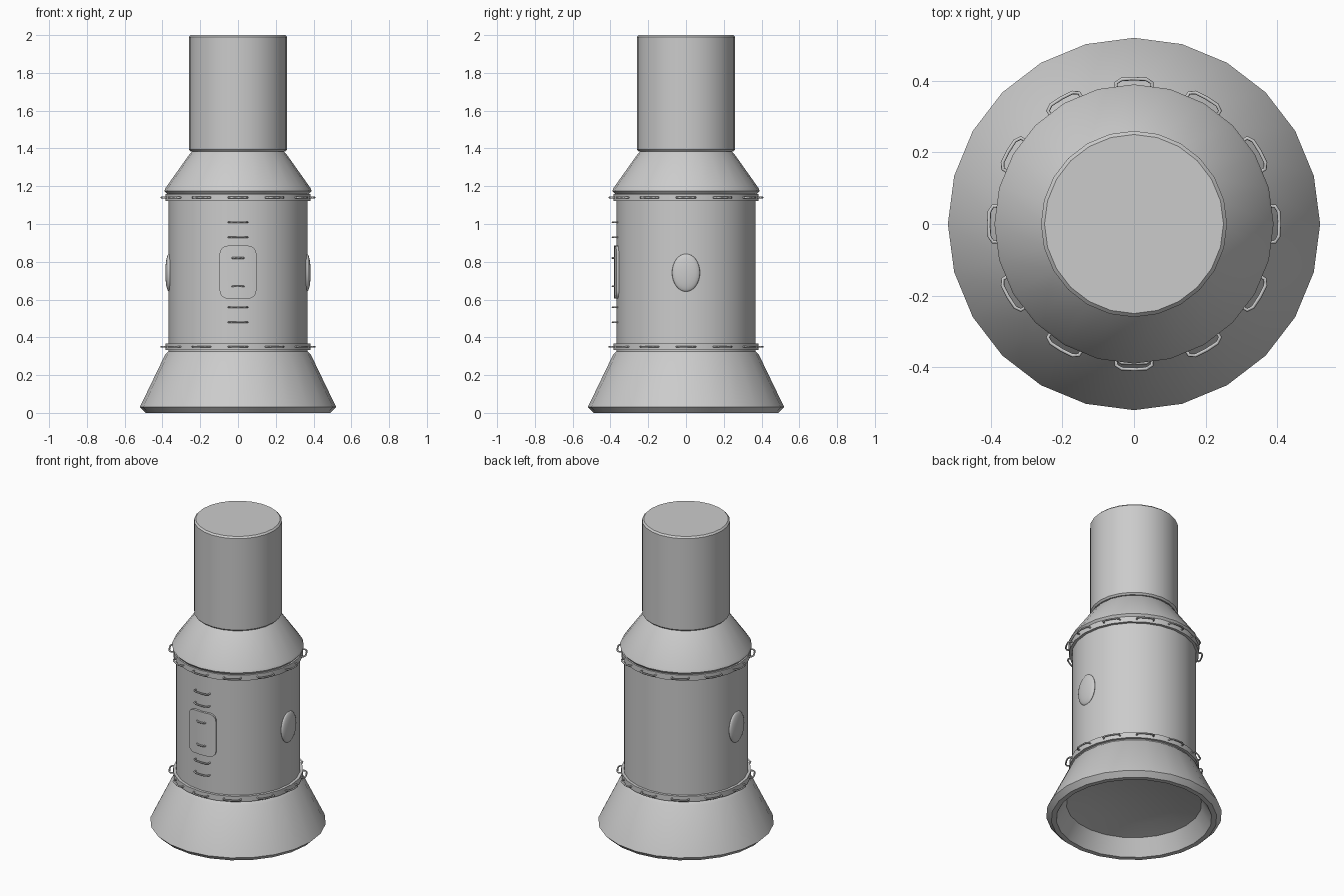
import bpy, bmesh
from math import sin, cos, pi, radians
from mathutils import Matrix, Vector

if "Cube" in bpy.data.objects:
    bpy.data.objects.remove(bpy.data.objects["Cube"], do_unlink=True)

GREY = (0.6, 0.6, 0.6, 1)
SIDES = 24
BODY_R = 0.368
metal = bpy.data.materials.new("light grey metal")
metal.use_nodes = True
metal.diffuse_color = GREY
metal.node_tree.nodes["Principled BSDF"].inputs["Base Color"].default_value = GREY


def finish(name, bm, angle=30):
    """Turn a bmesh into a smooth-shaded object."""
    bmesh.ops.recalc_face_normals(bm, faces=bm.faces)
    mesh = bpy.data.meshes.new(name)
    bm.to_mesh(mesh)
    bm.free()
    mesh.materials.append(metal)
    obj = bpy.data.objects.new(name, mesh)
    bpy.context.collection.objects.link(obj)
    bpy.ops.object.select_all(action="DESELECT")
    bpy.context.view_layer.objects.active = obj
    obj.select_set(True)
    bpy.ops.object.shade_smooth_by_angle(angle=radians(angle))
    return obj


def lathe(name, profile):
    """Revolve (radius, height) points about the z axis."""
    bm = bmesh.new()
    verts = [bm.verts.new((r, 0, z)) for r, z in profile]
    edges = [bm.edges.new(pair) for pair in zip(verts, verts[1:])]
    bmesh.ops.spin(bm, geom=verts + edges, cent=(0, 0, 0), axis=(0, 0, 1),
                   angle=2 * pi, steps=SIDES)
    bmesh.ops.remove_doubles(bm, verts=bm.verts, dist=0.0005)
    return finish(name, bm)


def handle(name, half_width, inner, outer, z, angle):
    """Bent round bar standing off the body, turned to the given angle."""
    sweep = 0.7 * half_width
    path = [(inner, -half_width), (outer - 0.012, -half_width),
            (outer - 0.002, -sweep), (outer, 0), (outer - 0.002, sweep),
            (outer - 0.012, half_width), (inner, half_width)]
    curve = bpy.data.curves.new(name, "CURVE")
    curve.dimensions = "3D"
    curve.bevel_depth = 0.005
    curve.bevel_resolution = 1
    curve.use_fill_caps = True
    spline = curve.splines.new("POLY")
    spline.points.add(len(path) - 1)
    for point, (x, y) in zip(spline.points, path):
        point.co = (x, y, 0, 1)
    curve.materials.append(metal)
    obj = bpy.data.objects.new(name, curve)
    obj.location.z = z
    obj.rotation_euler.z = angle
    bpy.context.collection.objects.link(obj)


# Flared skirt, hollow underneath with a shallow domed bulkhead
lathe("flared_base", [(0, 0.15), (0.15, 0.142), (0.28, 0.125), (0.4, 0.1),
                      (0.46, 0), (0.49, 0), (0.52, 0.03), (0.385, 0.31),
                      (0.37, 0.325), (0, 0.325)])

# Main cylinder
lathe("body", [(0, 0.32), (BODY_R, 0.32), (BODY_R, 1.16), (0, 1.16)])

# Clamp rings with a dozen handles each
for label, z in (("lower", 0.35), ("upper", 1.14)):
    lathe(label + "_ring", [(0.35, z - 0.018), (0.385, z - 0.018),
                            (0.385, z + 0.018), (0.35, z + 0.018)])
    for i in range(12):
        handle(f"{label}_ring_handle_{i + 1}", 0.05, 0.375, 0.406, z, i * pi / 6)

# Shoulder cone and neck
lathe("shoulder", [(0, 1.158), (0.375, 1.158), (0.39, 1.175), (0.384, 1.19),
                   (0.255, 1.372), (0.24, 1.386), (0, 1.386)])
lathe("neck", [(0, 1.384), (0.25, 1.384), (0.26, 1.394), (0.26, 1.99),
               (0.25, 2), (0, 2)])


# Hatch plate: rounded rectangle wrapped around the body
def hatch(name, half_w, z0, z1, corner, radius):
    bm = bmesh.new()
    mid, half_h = (z0 + z1) / 2, (z1 - z0) / 2
    outline = []
    for i in range(24):
        a = (i // 6) * pi / 2 + (i % 6) * pi / 10
        sx = 1 if i // 6 in (0, 3) else -1
        sz = 1 if i < 12 else -1
        outline.append((sx * (half_w - corner) + corner * cos(a),
                        sz * (half_h - corner) + corner * sin(a)))
    face = bm.faces.new([bm.verts.new((x, 0, mid + z)) for x, z in outline])
    # vertical cuts let the plate bend
    for k in range(-3, 4):
        bmesh.ops.bisect_plane(bm, geom=bm.verts[:] + bm.edges[:] + bm.faces[:],
                               plane_co=(k * half_w / 4, 0, 0), plane_no=(1, 0, 0))
    flat = bm.faces[:]
    rim = bmesh.ops.extrude_face_region(bm, geom=flat)["geom"]
    front = {v for v in rim if isinstance(v, bmesh.types.BMVert)}
    for v in bm.verts:
        r = radius if v in front else 0.34
        a = v.co.x / BODY_R
        v.co.x, v.co.y = r * sin(a), -r * cos(a)
    return finish(name, bm)


hatch("hatch", 0.095, 0.605, 0.885, 0.042, 0.38)

# Ladder rungs up the front, shorter ones on the hatch
for i, z in enumerate((0.48, 0.56, 0.67, 0.82, 0.93, 1.01)):
    on_hatch = i in (2, 3)
    handle(f"rung_{i + 1}", 0.03 if on_hatch else 0.05, 0.355, 0.389, z, -pi / 2)

# Oval domed portholes, one each side
for label, side in (("left", 1), ("right", -1)):
    bm = bmesh.new()
    bmesh.ops.create_uvsphere(bm, u_segments=24, v_segments=16, radius=1)
    bm.transform(Matrix.Translation((side * 0.365, 0, 0.742))
                 @ Matrix.Diagonal((0.02, 0.074, 0.1, 1)))
    finish(label + "_porthole", bm, 60)
